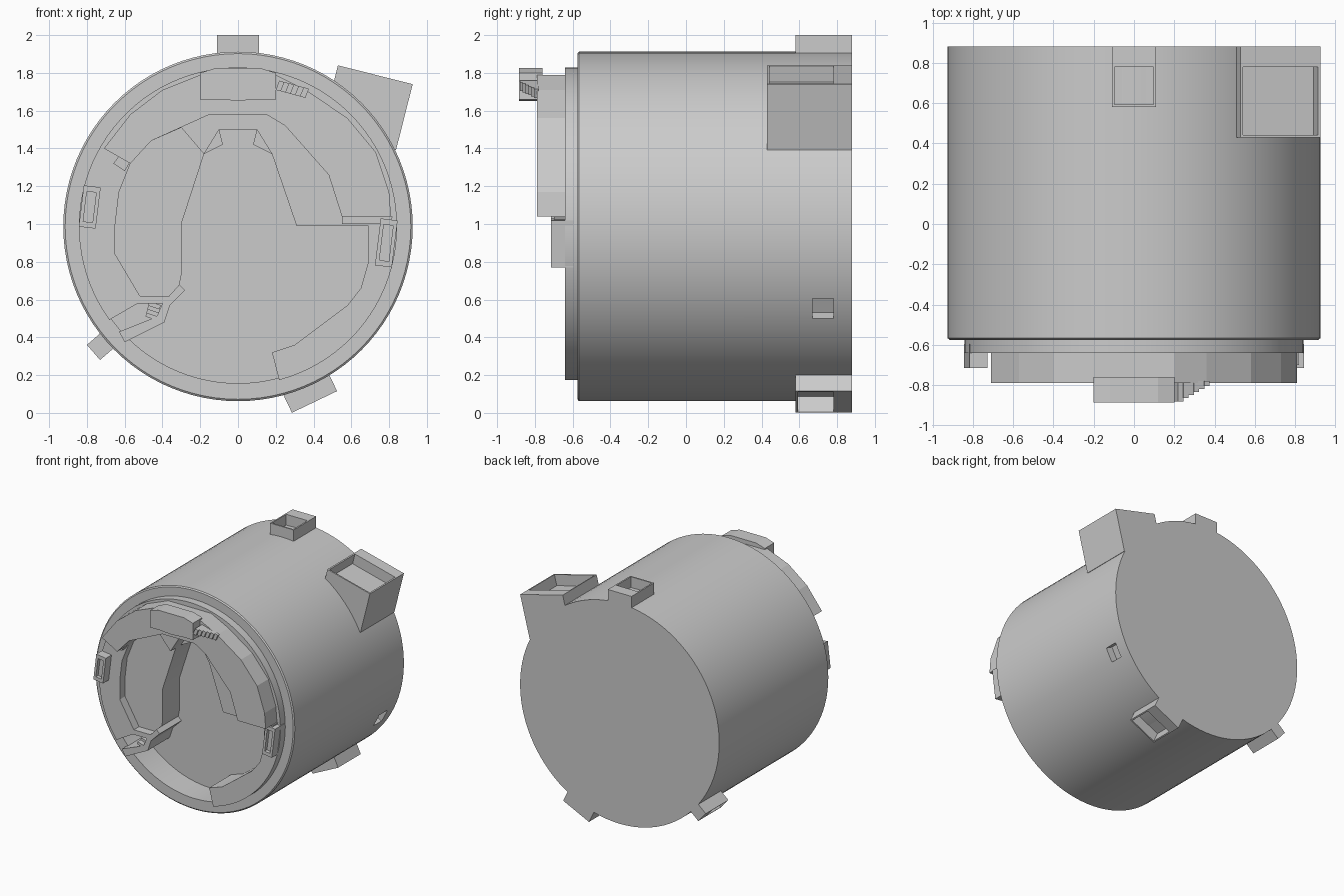
import bpy, bmesh
from math import sin, cos, radians, pi
from mathutils import Matrix, Vector

if "Cube" in bpy.data.objects:
    bpy.data.objects.remove(bpy.data.objects["Cube"])

CZ = 0.987      # height of the drum axis
FLOOR = -0.35   # y of the recessed floor


def finish(name, bm, smooth=False):
    bmesh.ops.recalc_face_normals(bm, faces=bm.faces[:])
    me = bpy.data.meshes.new(name)
    bm.to_mesh(me)
    bm.free()
    ob = bpy.data.objects.new(name, me)
    bpy.context.collection.objects.link(ob)
    if smooth:
        bpy.context.view_layer.objects.active = ob
        ob.select_set(True)
        bpy.ops.object.shade_smooth_by_angle(angle=radians(25))
        ob.select_set(False)
    return ob


def prism(name, pts, y0, y1, smooth=False):
    """Extrude an x-z outline from y0 to y1."""
    bm = bmesh.new()
    a = [bm.verts.new((x, y0, z)) for x, z in pts]
    b = [bm.verts.new((x, y1, z)) for x, z in pts]
    n = len(pts)
    for i in range(n):
        j = (i + 1) % n
        bm.faces.new((a[i], a[j], b[j], b[i]))
    caps = [bm.faces.new(a), bm.faces.new(b)]
    bmesh.ops.recalc_face_normals(bm, faces=bm.faces[:])
    bmesh.ops.triangulate(bm, faces=caps)
    return finish(name, bm, smooth)


def arc(r, a0, a1, n):
    return [(r * cos(radians(a0 + (a1 - a0) * i / n)),
             CZ + r * sin(radians(a0 + (a1 - a0) * i / n))) for i in range(n + 1)]


def tray(name, origin, u, v, w, size, margins, depth):
    """Box below the u-v plane (w is outward) with an open pocket in its outer face.
    size = (u width, v length, height); margins = (u, v low, v high)."""
    bm = bmesh.new()
    o, u, v, w = (Vector(k) for k in (origin, u, v, w))
    hu, hv, h = size[0] / 2, size[1] / 2, size[2]
    mu, m0, m1 = margins

    def ring(a, b0, b1, c):
        return [bm.verts.new(o + u * p + v * q + w * c)
                for p, q in ((-a, b0), (a, b0), (a, b1), (-a, b1))]
    rings = [ring(hu, -hv, hv, -h), ring(hu, -hv, hv, 0),
             ring(hu - mu, -hv + m0, hv - m1, 0), ring(hu - mu, -hv + m0, hv - m1, -depth)]
    for r, s in zip(rings, rings[1:]):
        for i in range(4):
            j = (i + 1) % 4
            bm.faces.new((r[i], r[j], s[j], s[i]))
    bm.faces.new(rings[0])
    bm.faces.new(rings[-1])
    return finish(name, bm)


# Main drum: lathe profile with a recessed front
profile = [(0, .88), (.925, .88), (.925, -.567), (.915, -.575), (.83, -.575), (.83, FLOOR), (0, FLOOR)]
bm = bmesh.new()
vs = [bm.verts.new((r, y, CZ)) for r, y in profile]
es = [bm.edges.new(p) for p in zip(vs, vs[1:])]
bmesh.ops.spin(bm, geom=vs + es, cent=(0, 0, CZ), axis=(0, 1, 0), angle=2 * pi, steps=96)
bmesh.ops.remove_doubles(bm, verts=bm.verts[:], dist=1e-4)
drum = finish("drum", bm, True)

# Small square socket in the drum's lower right side
a = radians(-28)
bm = bmesh.new()
bmesh.ops.create_cube(bm, size=1)
bm.transform(Matrix.Translation((.92 * cos(a), .725, CZ + .92 * sin(a)))
             @ Matrix.Rotation(-a, 4, 'Y') @ Matrix.Diagonal((.12, .11, .12, 1)))
cutter = finish("socket_cutter", bm)
cutter.hide_render = True
cutter.hide_set(True)
mod = drum.modifiers.new("socket", 'BOOLEAN')
mod.object = cutter
mod.operation = 'DIFFERENCE'
mod.solver = 'EXACT'

# Stepped front plates around the deep pocket
outer = arc(.842, -75, 216, 78)
pocket_right = [(-.1, 1.5), (.1, 1.5), (.18, 1.37), (.31, .99), (.69, .99), (.69, .8),
                (.65, .66), (.58, .57), (.3, .36), (.18, .32)]
prism("lower_plate", outer + [(-.53, .58), (-.36, .58), (-.31, .68), (-.3, .73), (-.3, 1.0),
                              (-.18, 1.37)] + pocket_right, FLOOR, -.57, True)
prism("upper_plate", outer + [(-.53, .58), (-.36, .58), (-.32, .66), (-.36, .62), (-.52, .62),
                              (-.65, .84), (-.65, 1.0), (-.63, 1.17), (-.57, 1.32), (-.46, 1.44),
                              (-.3, 1.51), (-.18, 1.37)] + pocket_right, -.57, -.64, True)

# Raised arch over the top
prism("arch", [(-.71, 1.4), (-.57, 1.32), (-.46, 1.44), (-.15, 1.58), (.15, 1.58), (.25, 1.52),
               (.48, 1.26), (.55, 1.04), (.81, 1.04), (.8, 1.17), (.73, 1.38), (.58, 1.56),
               (.36, 1.71), (.2, 1.79), (-.2, 1.79), (-.4, 1.71), (-.57, 1.58)], -.6, -.79)
prism("arch_foot", [(.55, 1.04), (.55, 1.0), (.8, 1.0), (.82, 1.04)], -.6, -.7)

# Top latch with stepped slats on its right
prism("latch", [(-.2, 1.66), (-.1, 1.66), (0, 1.652), (.1, 1.66), (.2, 1.66), (.2, 1.8),
                (.12, 1.825), (-.12, 1.825), (-.2, 1.8)], -.76, -.885)
for i in range(6):
    x, z = .2 + .026 * i, 1.71 - .007 * i
    prism("latch_slat", [(x, z), (x + .026, z - .007), (x + .045, z + .04), (x + .019, z + .05)],
          -.78, -.88 + .015 * i)

# Side clips with recessed faces
for name, x, z, h in (("left_clip", -.785, 1.09, .22), ("right_clip", .785, .9, .25)):
    t = radians(-7)
    tray(name, (x, -.715, z), (cos(t), 0, sin(t)), (-sin(t), 0, cos(t)), (0, -1, 0),
         (.09, h, .12), (.02, .03, .03), .03)

# Small front details: block, gussets and lower left bracket
prism("arch_block", [(-.66, 1.32), (-.6, 1.28), (-.57, 1.33), (-.63, 1.36)], -.6, -.69)
for s in (-1, 1):
    prism("gusset", [(s * .1, 1.5), (s * .18, 1.37), (s * .08, 1.42)], FLOOR, -.5)
prism("bracket", [(-.63, .43), (-.6, .375), (-.39, .48), (-.36, .57), (-.28, .65), (-.31, .68),
                  (-.4, .58), (-.43, .51)], FLOOR, -.64)
for i in range(4):
    x, z = -.49 + .005 * i, .51 + .02 * i
    prism("bracket_step", [(x, z), (x + .06, z - .02), (x + .066, z), (x + .006, z + .02)],
          FLOOR, -.64 + .04 * i)

# Open-topped lugs around the back edge: x, z, outward angle, width, height, front y
lugs = {"top_lug": (0, 2.0, 90, .22, .16, .58),
        "right_lug": (.727, 1.79, 75.8, .408, .36, .43),
        "bottom_lug": (.405, .058, -64.4, .265, .2, .58),
        "left_lug": (-.765, .32, 221, .106, .16, .58)}
for name, (x, z, ang, w, h, y0) in lugs.items():
    c, s = cos(radians(ang)), sin(radians(ang))
    tray(name, (x, (y0 + .88) / 2, z), (s, 0, -c), (0, 1, 0), (c, 0, s),
         (w, .88 - y0, h), (.012, .012, .1), .09)
